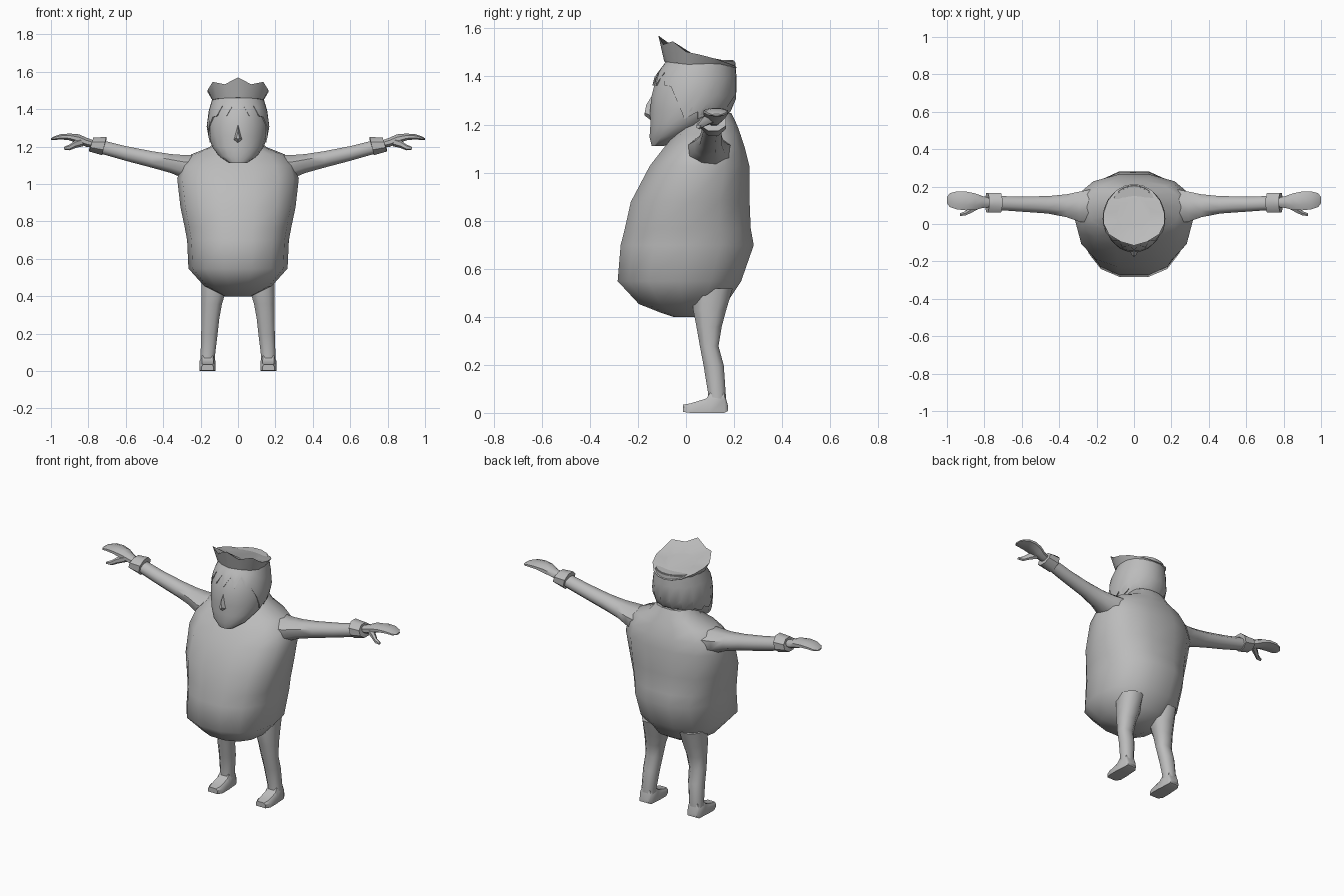
import bpy, bmesh, math
from math import sin, cos, pi, radians

grey = bpy.data.materials.new("plain grey")
grey.diffuse_color = (0.5, 0.5, 0.5, 1)


def loft(name, rings, cap_start=True, cap_end=True, angle=50):
    """Skin a list of equal-length point rings into one object."""
    bm = bmesh.new()
    vr = [[bm.verts.new(p) for p in r] for r in rings]
    n = len(rings[0])
    for a, b in zip(vr, vr[1:]):
        for i in range(n):
            j = (i + 1) % n
            bm.faces.new((a[i], a[j], b[j], b[i]))
    if cap_start:
        bm.faces.new(vr[0])
    if cap_end:
        bm.faces.new(vr[-1])
    bmesh.ops.recalc_face_normals(bm, faces=bm.faces)
    me = bpy.data.meshes.new(name)
    bm.to_mesh(me)
    bm.free()
    me.materials.append(grey)
    ob = bpy.data.objects.new(name, me)
    bpy.context.collection.objects.link(ob)
    bpy.ops.object.select_all(action='DESELECT')
    ob.select_set(True)
    bpy.context.view_layer.objects.active = ob
    bpy.ops.object.shade_smooth_by_angle(angle=radians(angle))
    return ob


def power(v, e):
    return math.copysign(abs(v) ** e, v)


def section(row, a, e=1.0, grow=1.0):
    """Point at angle a from the front on a level ring (z, front y, back y, half width)."""
    z, f, b, w = row
    return (w * grow * power(sin(a), e), (f + b) / 2 - (b - f) / 2 * grow * power(cos(a), e), z)


def level_rings(rows, n, e=1.0):
    return [[section(r, 2 * pi * (i + 0.5) / n, e) for i in range(n)] for r in rows]


# Round torso
torso = [(0.40, -0.05, 0.06, 0.07), (0.42, -0.11, 0.11, 0.11), (0.455, -0.20, 0.17, 0.18),
         (0.55, -0.29, 0.235, 0.265), (0.70, -0.278, 0.288, 0.272), (0.77, -0.26, 0.275, 0.285),
         (0.88, -0.235, 0.27, 0.308), (1.03, -0.155, 0.268, 0.325), (1.10, -0.10, 0.25, 0.305),
         (1.16, -0.05, 0.23, 0.25), (1.20, -0.01, 0.215, 0.15), (1.25, 0.02, 0.19, 0.11)]
loft("torso", level_rings(torso, 14, 0.85))

# Head with narrow chin
head = [(1.113, -0.143, -0.09, 0.045), (1.15, -0.153, 0.0, 0.10), (1.20, -0.15, 0.10, 0.138),
        (1.26, -0.152, 0.19, 0.157), (1.32, -0.146, 0.205, 0.163), (1.40, -0.125, 0.205, 0.150),
        (1.47, -0.075, 0.20, 0.130)]
loft("head", level_rings(head, 18))

# Nose
loft("nose", [[(-0.03, -0.135, 1.235), (0, -0.14, 1.215), (0.03, -0.135, 1.235), (0, -0.13, 1.34)],
              [(-0.008, -0.172, 1.25), (0, -0.173, 1.24), (0.008, -0.172, 1.25), (0, -0.165, 1.285)]])


def head_point(a, z, grow):
    for r, s in zip(head, head[1:]):
        if r[0] <= z <= s[0]:
            t = (z - r[0]) / (s[0] - r[0])
            return section([p + (q - p) * t for p, q in zip(r, s)], a, 1.0, grow)


def hair_edge(i, n):
    """Jagged lower edge: high fringe, sideburn, low nape."""
    d = abs(math.degrees(2 * pi * i / n + pi) % 360 - 180)
    low = i % 2 == 0
    if d < 50:
        return 1.365 if low else 1.42
    if d < 75:
        return 1.31 if low else 1.36
    return 1.225 if low else 1.255


# Hair shell with zigzag edge
N = 32
hair = []
for t, grow in ((0, 1.035), (0.35, 1.035), (0.7, 1.035), (1, 1.03)):
    hair.append([head_point(2 * pi * i / N, hair_edge(i, N) * (1 - t) + 1.465 * t, grow)
                 for i in range(N)])
inner = [head_point(2 * pi * i / N, hair_edge(i, N), 0.97) for i in range(N)]
loft("hair", [inner] + hair, False, True)

# Cap flaring from the head, with a peaked front edge and a top sloping backwards
half_rim = [(0, -0.115, 1.572), (0.07, -0.095, 1.535), (0.135, -0.055, 1.548), (0.162, 0.0, 1.505),
            (0.162, 0.06, 1.492), (0.14, 0.125, 1.475), (0.095, 0.18, 1.455), (0.045, 0.207, 1.443),
            (0, 0.213, 1.44)]
rim = half_rim + [(-x, y, z) for x, y, z in half_rim[-2:0:-1]]
M = len(rim)
base, crown = [], []
for x, y, z in rim:
    base.append((x * 0.83, 0.06 + (y - 0.06) * 0.86, 1.452 - 0.1 * y))
    crown.append((x * 0.55, 0.06 + (y - 0.055) * 0.55, 1.488 - 0.11 * (y - 0.06)))
loft("cap", [base, rim, crown], angle=40)


def arm_ring(s, x, y0, y1, z0, z1, n=8, lean=0.0):
    """Upright oval ring across the arm at distance x."""
    out = []
    for i in range(n):
        a = 2 * pi * (i + 0.5) / n
        k = sin(a)
        out.append((s * (x + lean * k), (y0 + y1) / 2 + (y1 - y0) / 2 * 1.06 * cos(a),
                    (z0 + z1) / 2 + (z1 - z0) / 2 * 1.06 * k))
    return out


for s, side in ((1, "left"), (-1, "right")):
    # Tapered sleeve
    sleeve = [(0.17, 0.0, 0.20, 1.00, 1.16), (0.29, 0.01, 0.175, 1.03, 1.158),
              (0.36, 0.035, 0.16, 1.06, 1.163), (0.46, 0.055, 0.15, 1.088, 1.178),
              (0.60, 0.065, 0.148, 1.125, 1.205), (0.74, 0.075, 0.15, 1.165, 1.24)]
    loft(side + "_sleeve", [arm_ring(s, *r) for r in sleeve])
    # Cuff
    cuff = [(0.715, 0.09, 0.14, 1.185, 1.235), (0.715, 0.06, 0.168, 1.155, 1.255),
            (0.785, 0.06, 0.168, 1.175, 1.25), (0.785, 0.085, 0.145, 1.19, 1.235)]
    loft(side + "_cuff", [arm_ring(s, *r, lean=-0.012) for r in cuff], angle=40)
    # Flat mitten hand
    hand = [(0.77, 0.09, 0.14, 1.195, 1.235), (0.81, 0.085, 0.15, 1.20, 1.25),
            (0.85, 0.075, 0.165, 1.215, 1.268), (0.90, 0.072, 0.175, 1.235, 1.272),
            (0.95, 0.078, 0.175, 1.24, 1.268), (0.985, 0.09, 0.165, 1.236, 1.256),
            (1.0, 0.11, 0.145, 1.238, 1.246)]
    loft(side + "_hand", [arm_ring(s, *r) for r in hand])
    # Thumb pointing forward and down
    thumb = [(0.83, 0.08, 0.125, 1.205, 1.25), (0.87, 0.058, 0.095, 1.195, 1.235),
             (0.90, 0.045, 0.07, 1.183, 1.212), (0.93, 0.042, 0.058, 1.186, 1.20)]
    loft(side + "_thumb", [arm_ring(s, *r, n=6) for r in thumb])
    # Leg: z, front, back, inner x, outer x
    leg = [(0.03, 0.085, 0.168, 0.122, 0.204), (0.08, 0.09, 0.168, 0.121, 0.203),
           (0.20, 0.07, 0.16, 0.106, 0.200), (0.28, 0.055, 0.138, 0.097, 0.198),
           (0.36, 0.04, 0.152, 0.082, 0.198), (0.43, 0.025, 0.172, 0.06, 0.20),
           (0.52, 0.02, 0.20, 0.05, 0.20)]
    loft(side + "_leg", [[(s * ((p + q) / 2) + x, y, z) for x, y, z in
                          (section((z, f, b, (q - p) / 2), 2 * pi * (i + 0.5) / 8, 0.85) for i in range(8))]
                         for z, f, b, p, q in leg])
    # Wedge-shaped shoe: y, bottom, top, half width
    shoe = [(-0.012, 0.006, 0.036, 0.032), (0.02, 0.002, 0.042, 0.044), (0.085, 0.002, 0.062, 0.044),
            (0.10, 0.002, 0.085, 0.042), (0.16, 0.002, 0.085, 0.038), (0.175, 0.01, 0.03, 0.03)]
    loft(side + "_shoe", [[(s * 0.163 - w, y, b), (s * 0.163 + w, y, b), (s * 0.163 + w, y, (b + 2 * t) / 3),
                           (s * 0.163 + w * 0.7, y, t), (s * 0.163 - w * 0.7, y, t),
                           (s * 0.163 - w, y, (b + 2 * t) / 3)] for y, b, t, w in shoe], angle=40)

# Stand the lowest points exactly on the floor
for ob in bpy.data.objects:
    ob.location.z -= 0.002
